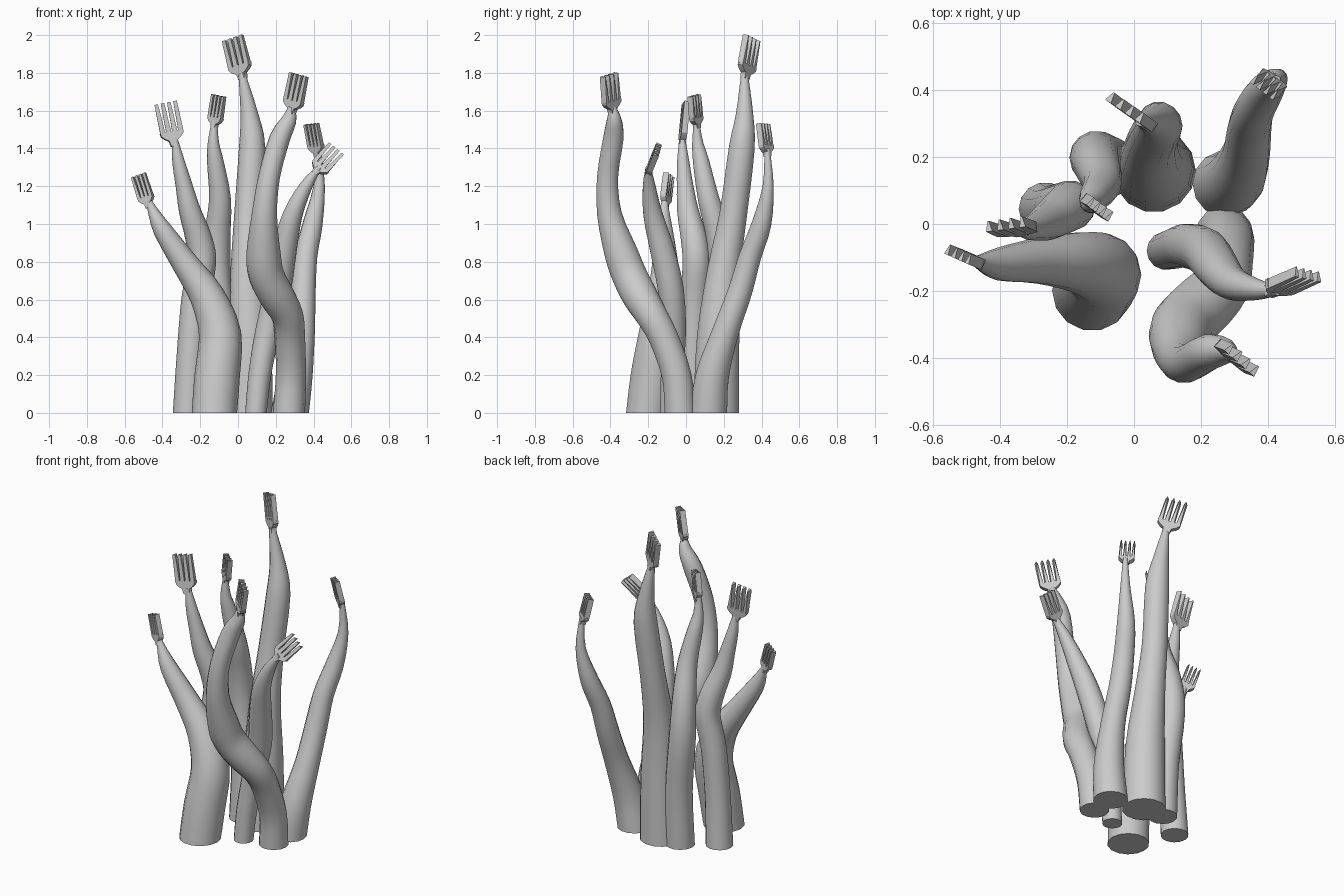
import bpy, bmesh, math
from mathutils import Vector

SIDES = 14


def finish(bm, name, angle):
    bmesh.ops.recalc_face_normals(bm, faces=bm.faces)
    me = bpy.data.meshes.new(name)
    bm.to_mesh(me)
    bm.free()
    ob = bpy.data.objects.new(name, me)
    bpy.context.collection.objects.link(ob)
    bpy.ops.object.select_all(action='DESELECT')
    ob.select_set(True)
    bpy.context.view_layer.objects.active = ob
    bpy.ops.object.shade_smooth_by_angle(angle=math.radians(angle))
    return ob


def spline(pts, steps=3):
    # smooth path through (x, y, z, radius) points
    p = [Vector(q) for q in pts]
    p = [2 * p[0] - p[1]] + p + [2 * p[-1] - p[-2]]
    out = []
    for i in range(1, len(p) - 2):
        a, b, c, d = p[i - 1:i + 3]
        for k in range(steps):
            t = k / steps
            out.append(0.5 * (2 * b + (c - a) * t + (2 * a - 5 * b + 4 * c - d) * t * t
                              + (3 * b - a - 3 * c + d) * t ** 3))
    return out + [p[-2]]


def stalk(name, pts):
    # tapered tube with a flat, level foot
    path = spline(pts)
    bm = bmesh.new()
    rings = []
    for i, q in enumerate(path):
        tan = (path[min(i + 1, len(path) - 1)] - path[max(i - 1, 0)]).to_3d().normalized()
        if i == 0:
            tan = Vector((0, 0, 1))
        u = (Vector((1, 0, 0)) - tan * tan.x).normalized()
        v = tan.cross(u)
        rings.append([bm.verts.new(q.to_3d() + q[3] * (u * math.cos(a) + v * math.sin(a)))
                      for a in (2 * math.pi * k / SIDES for k in range(SIDES))])
    for r, s in zip(rings, rings[1:]):
        for k in range(SIDES):
            j = (k + 1) % SIDES
            bm.faces.new((r[k], r[j], s[j], s[k]))
    bm.faces.new(rings[0][::-1])
    bm.faces.new(rings[-1])
    finish(bm, name, 50)


def fork(name, base, tip, side, width, thick=0.032):
    # flat palm with a short neck plus four tines, wide in front and pointed behind
    base, tip = Vector(base), Vector(tip)
    length = (tip - base).length
    ax = (tip - base).normalized()
    side = Vector(side)
    side = (side - ax * side.dot(ax)).normalized()
    nor = ax.cross(side)
    bm = bmesh.new()

    def slab(front, back):
        lo, hi = [[bm.verts.new(base + side * (x * width) + ax * (y * length)
                                + nor * (s * thick / 2)) for x, y in outline]
                  for s, outline in ((-1, front), (1, back))]
        bm.faces.new(lo[::-1])
        bm.faces.new(hi)
        for k in range(len(lo)):
            j = (k + 1) % len(lo)
            bm.faces.new((lo[k], lo[j], hi[j], hi[k]))

    def tine(c, root, end):
        return [(c - root, 0.25), (c + root, 0.25), (c * 1.05 + end, 1), (c * 1.05 - end, 1)]

    half = [(0.14, -0.08), (0.18, 0.06), (0.34, 0.12), (0.46, 0.20), (0.48, 0.28)]
    palm = half + [(-x, y) for x, y in reversed(half)]
    slab(palm, palm)
    for i in range(4):
        c = -0.375 + 0.25 * i
        slab(tine(c, 0.105, 0.075), tine(c, 0.08, 0.015))
    finish(bm, name, 30)


# tall rear stalk
stalk("tall_stalk", [(.06, .16, 0, .125), (.06, .17, .4, .115), (.05, .20, .75, .09),
                     (.055, .25, 1.05, .075), (.075, .295, 1.4, .07), (.06, .31, 1.58, .047),
                     (.02, .31, 1.8, .018)])
fork("tall_fork", (.022, .315, 1.785), (-.025, .35, 1.985), (.13, -.09, 0), .14)

# front right stalk
stalk("front_right_stalk", [(.27, -.03, 0, .085), (.28, -.05, .2, .08), (.275, -.12, .4, .08),
                            (.26, -.185, .52, .085), (.205, -.245, .62, .095),
                            (.15, -.30, .73, .095), (.135, -.345, .85, .09),
                            (.14, -.405, 1.05, .067), (.165, -.415, 1.25, .057),
                            (.22, -.385, 1.45, .055), (.27, -.38, 1.55, .04), (.285, -.39, 1.62, .018)])
fork("front_right_fork", (.285, -.39, 1.60), (.325, -.405, 1.79), (.10, -.085, 0), .13)

# left stalk
stalk("left_stalk", [(-.265, .045, 0, .08), (-.25, .04, .3, .075), (-.225, .045, .6, .075),
                     (-.19, .055, .8, .075), (-.21, .04, .93, .07), (-.255, .01, 1.07, .058),
                     (-.285, -.005, 1.2, .045), (-.315, -.015, 1.33, .033), (-.335, -.02, 1.45, .016)])
fork("left_fork", (-.34, -.02, 1.43), (-.385, .0, 1.64), (.14, .015, 0), .13)

# inner rear stalk
stalk("inner_stalk", [(-.075, .165, 0, .085), (-.08, .185, .35, .08), (-.115, .20, .7, .078),
                      (-.11, .175, .93, .07), (-.095, .12, 1.13, .058), (-.12, .08, 1.33, .044),
                      (-.13, .062, 1.43, .03), (-.125, .055, 1.55, .014)])
fork("inner_fork", (-.125, .058, 1.52), (-.10, .045, 1.68), (.08, -.06, 0), .09)

# rear right stalk
stalk("rear_right_stalk", [(.275, .12, 0, .1), (.305, .14, .2, .09), (.335, .21, .43, .072),
                           (.345, .285, .64, .066), (.36, .34, .83, .06), (.395, .40, 1.0, .053),
                           (.43, .435, 1.2, .03), (.425, .43, 1.4, .014)])
fork("rear_right_fork", (.42, .43, 1.37), (.39, .41, 1.53), (.08, -.06, 0), .095)

# front left stalk
stalk("front_left_stalk", [(-.125, -.20, 0, .12), (-.11, -.175, .2, .12), (-.095, -.14, .42, .112),
                           (-.165, -.115, .62, .092), (-.28, -.11, .79, .07), (-.40, -.12, .97, .05),
                           (-.455, -.115, 1.08, .025), (-.475, -.11, 1.13, .014)])
fork("front_left_fork", (-.475, -.11, 1.10), (-.525, -.09, 1.26), (.09, -.04, 0), .09)

# front bending stalk
stalk("bending_stalk", [(.095, -.08, 0, .057), (.115, -.075, .2, .06), (.155, -.065, .42, .066),
                        (.21, -.08, .65, .07), (.245, -.125, .86, .066), (.29, -.175, 1.05, .052),
                        (.36, -.195, 1.2, .034), (.43, -.20, 1.30, .014)])
fork("bending_fork", (.41, -.20, 1.275), (.52, -.15, 1.395), (1, 0, -.2), .11)
